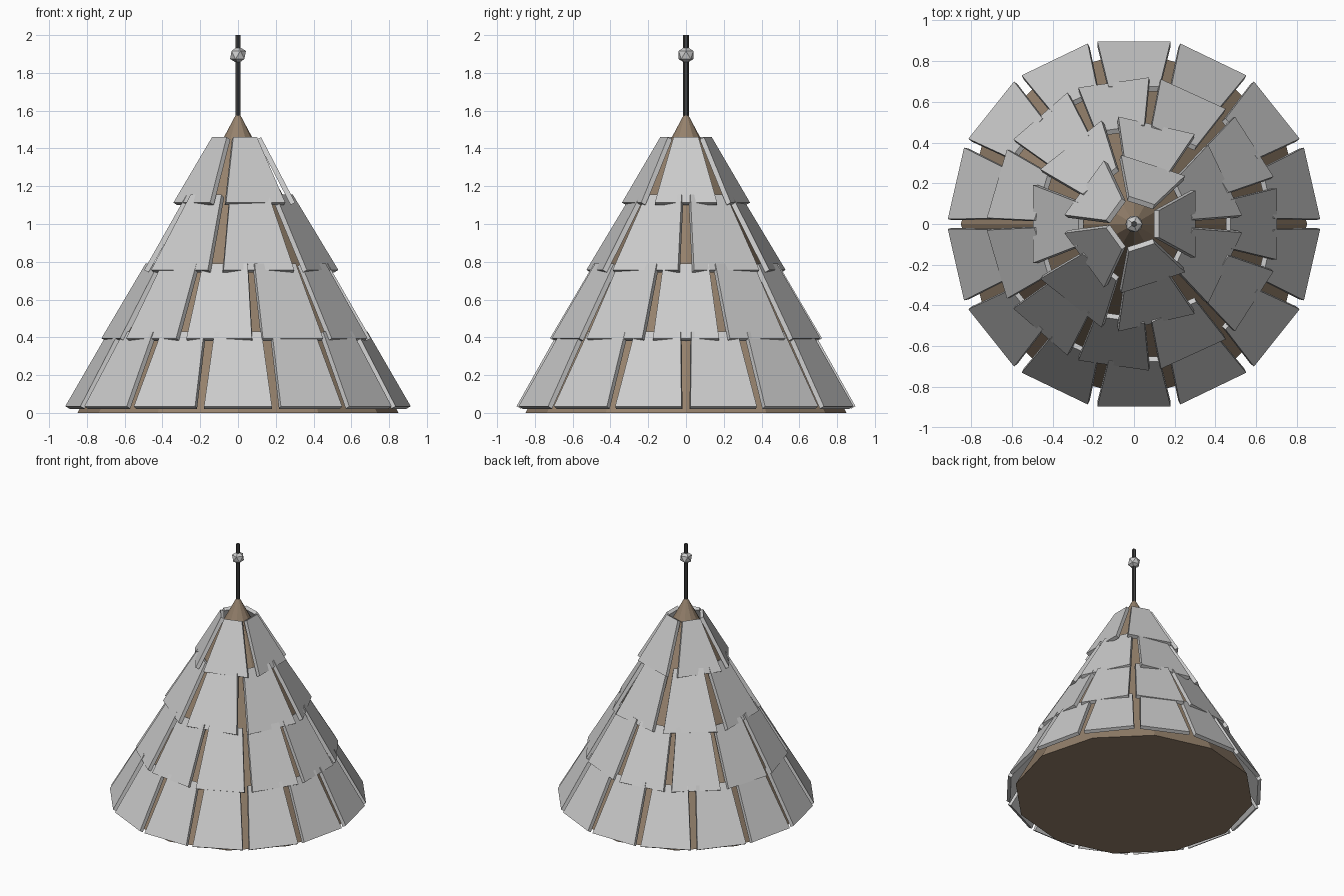
import bpy, bmesh, math
from mathutils import Vector, Matrix

if "Cube" in bpy.data.objects:
    bpy.data.objects.remove(bpy.data.objects["Cube"])


def material(name, color):
    m = bpy.data.materials.new(name)
    m.diffuse_color = color
    m.use_nodes = True
    m.node_tree.nodes["Principled BSDF"].inputs["Base Color"].default_value = m.diffuse_color
    return m


def finish(obj, name, mat=None):
    obj.name = name
    if mat:
        obj.data.materials.append(mat)
    return obj


wood = material("wood", (0.30, 0.22, 0.15, 1))
iron = material("dark_iron", (0.05, 0.05, 0.05, 1))

# Wooden roof core
bpy.ops.mesh.primitive_cone_add(vertices=12, radius1=0.85, radius2=0, depth=1.6,
                                location=(0, 0, 0.8))
finish(bpy.context.object, "roof_core", wood)

# Spire rod and faceted ball
bpy.ops.mesh.primitive_cylinder_add(vertices=6, radius=0.015, depth=0.44,
                                    location=(0, 0, 1.78))
finish(bpy.context.object, "spire_rod", iron)
bpy.ops.mesh.primitive_ico_sphere_add(subdivisions=1, radius=0.047,
                                      location=(0, 0, 1.895))
finish(bpy.context.object, "spire_ball")


def shingle_row(name, count, start, z0, r0, half0, z1, r1, half1, thick=0.027):
    """Ring of tapered slabs; r and z describe the outer face's lower and upper edge."""
    bm = bmesh.new()
    slope = Vector((r1 - r0, 0, z1 - z0)).normalized()
    inward = Vector((-slope.z, 0, slope.x)) * thick
    outer = [Vector((r0, -half0, z0)), Vector((r0, half0, z0)),
             Vector((r1, half1, z1)), Vector((r1, -half1, z1))]
    for i in range(count):
        rot = Matrix.Rotation(math.tau * (i + start) / count, 3, 'Z')
        a = [bm.verts.new(rot @ p) for p in outer]
        b = [bm.verts.new(rot @ (p + inward)) for p in outer]
        bm.faces.new(a)
        bm.faces.new(b[::-1])
        for k in range(4):
            n = (k + 1) % 4
            bm.faces.new((a[n], a[k], b[k], b[n]))
    bmesh.ops.recalc_face_normals(bm, faces=bm.faces)
    mesh = bpy.data.meshes.new(name)
    bm.to_mesh(mesh)
    bm.free()
    bpy.context.collection.objects.link(bpy.data.objects.new(name, mesh))


# Four overlapping rows of shingles, bottom to top
shingle_row("shingles_bottom", 14, 0.5, 0.035, 0.897, 0.180, 0.43, 0.675, 0.125)
shingle_row("shingles_lower", 11, 0.0, 0.395, 0.702, 0.175, 0.79, 0.475, 0.120)
shingle_row("shingles_upper", 7, 0.5, 0.757, 0.497, 0.192, 1.155, 0.272, 0.105)
shingle_row("shingles_top", 5, 0.0, 1.113, 0.303, 0.165, 1.46, 0.122, 0.066)
